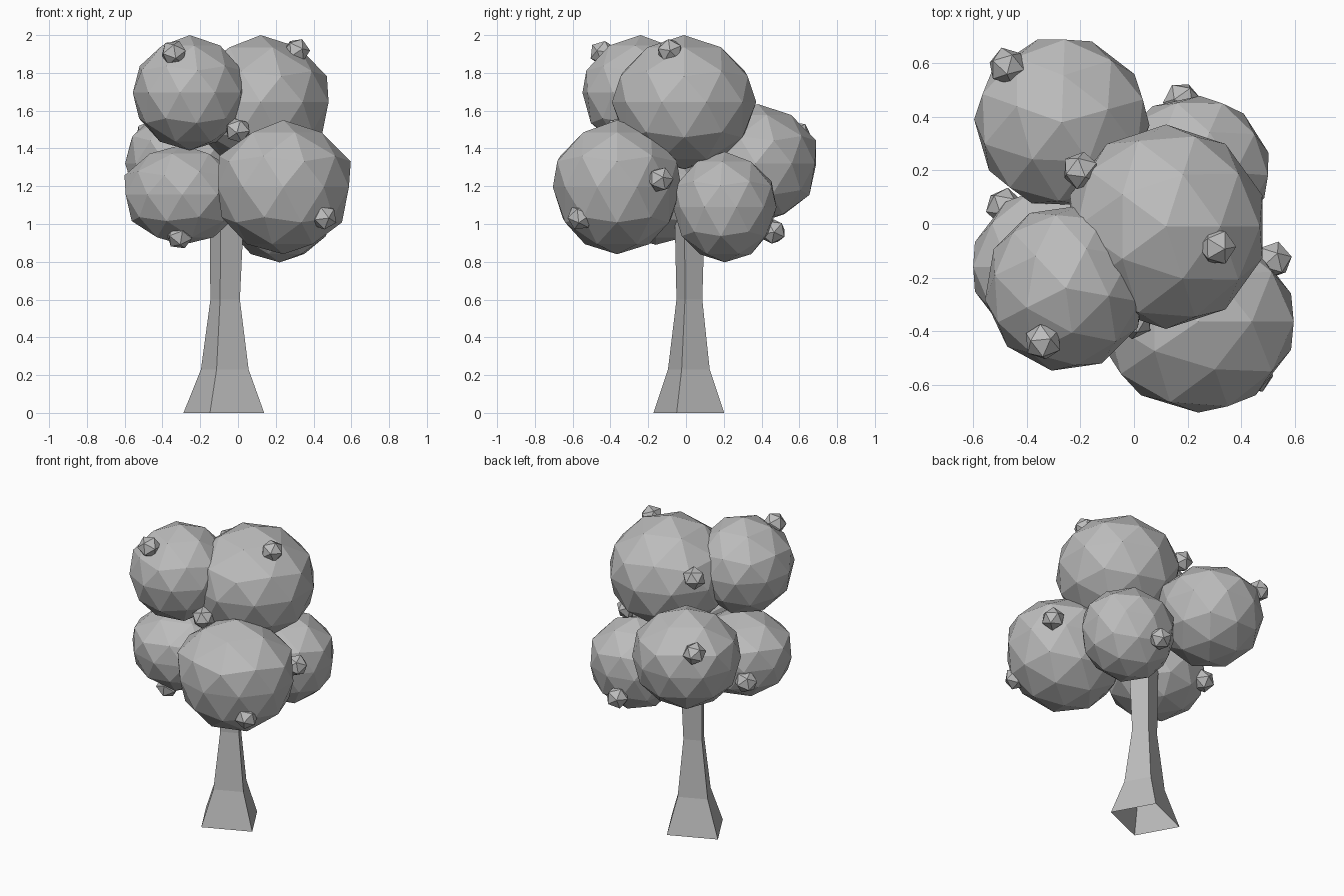
import bpy, bmesh, math
from mathutils import Matrix

cube = bpy.data.objects.get("Cube")
if cube:
    bpy.data.objects.remove(cube, do_unlink=True)

# One flat grey for the whole tree
grey = bpy.data.materials.new("plain_grey")
grey.use_nodes = True
color = (0.5, 0.5, 0.5, 1)
grey.diffuse_color = color
grey.node_tree.nodes["Principled BSDF"].inputs["Base Color"].default_value = color


def add_object(name, bm):
    mesh = bpy.data.meshes.new(name)
    bmesh.ops.recalc_face_normals(bm, faces=bm.faces[:])
    bm.to_mesh(mesh)
    bm.free()
    mesh.materials.append(grey)
    obj = bpy.data.objects.new(name, mesh)
    bpy.context.collection.objects.link(obj)


def ball(name, center, size, level, yaw=0, tilt=0, bulge=0, sink=0):
    """Faceted ball, turned, with its shoulders widened and lowered, then stretched."""
    bm = bmesh.new()
    turn = Matrix.Rotation(math.radians(yaw), 4, "Z") @ Matrix.Rotation(math.radians(tilt), 4, "X")
    bmesh.ops.create_icosphere(bm, subdivisions=level, radius=1, matrix=turn)
    for v in bm.verts:
        z = max(v.co.z, 0)
        shoulder = z * (1 - z)
        v.co.xy *= 1 + bulge * shoulder
        v.co.z -= sink * shoulder
    bmesh.ops.transform(bm, verts=bm.verts[:],
                        matrix=Matrix.Translation(center) @ Matrix.Diagonal((*size, 1)))
    add_object(name, bm)


# Trunk: four-sided, flared and open at the foot; rings are (x, y, z, scale)
rings = [(-0.075, 0.015, 0, 1), (-0.07, 0.015, 0.23, 0.59),
         (-0.068, 0.018, 0.6, 0.365), (-0.058, 0.02, 1.15, 0.44)]
bm = bmesh.new()
loops = []
for x, y, z, s in rings:
    angles = [math.radians(90 * i - 19) for i in range(4)]
    loops.append([bm.verts.new((x + 0.226 * s * math.cos(a), y + 0.198 * s * math.sin(a), z))
                  for a in angles])
for low, high in zip(loops, loops[1:]):
    for i in range(4):
        j = (i + 1) % 4
        bm.faces.new((low[i], low[j], high[j], high[i]))
bm.faces.new(loops[-1])
add_object("trunk", bm)

# Foliage clumps: center, half sizes, yaw, shoulder bulge
clumps = {
    "upper_front_clump": ((-0.255, -0.24, 1.695), (0.305, 0.313, 0.305), -10, 0.15),
    "upper_main_clump": ((0.12, -0.01, 1.645), (0.378, 0.382, 0.355), 0, 0.15),
    "back_clump": ((-0.27, 0.38, 1.32), (0.328, 0.322, 0.315), 16, 0.3),
    "front_clump": ((0.24, -0.365, 1.195), (0.365, 0.34, 0.355), 0, 0.38),
    "back_side_clump": ((0.22, 0.205, 1.09), (0.29, 0.275, 0.293), -5, 0.35),
    "lower_side_clump": ((-0.295, -0.16, 1.155), (0.315, 0.3, 0.265), 36, 0.35),
}
for name, (center, size, yaw, bulge) in clumps.items():
    ball(name, center, size, 2, yaw, bulge=bulge, sink=0.25)

# Small round fruit sitting on the clumps
fruit = [(-0.475, 0.59, 1.475), (-0.2, 0.2, 1.75), (0.31, -0.085, 1.915),
         (-0.34, -0.44, 1.905), (0.52, -0.135, 1.235), (0.455, -0.56, 1.035),
         (0.0, -0.36, 1.495), (0.18, 0.46, 0.96), (-0.31, -0.29, 0.935),
         (-0.485, 0.065, 1.09)]
for i, center in enumerate(fruit):
    ball("fruit_%d" % (i + 1), center, (0.072, 0.072, 0.07), 1, 37 * i, 25)
